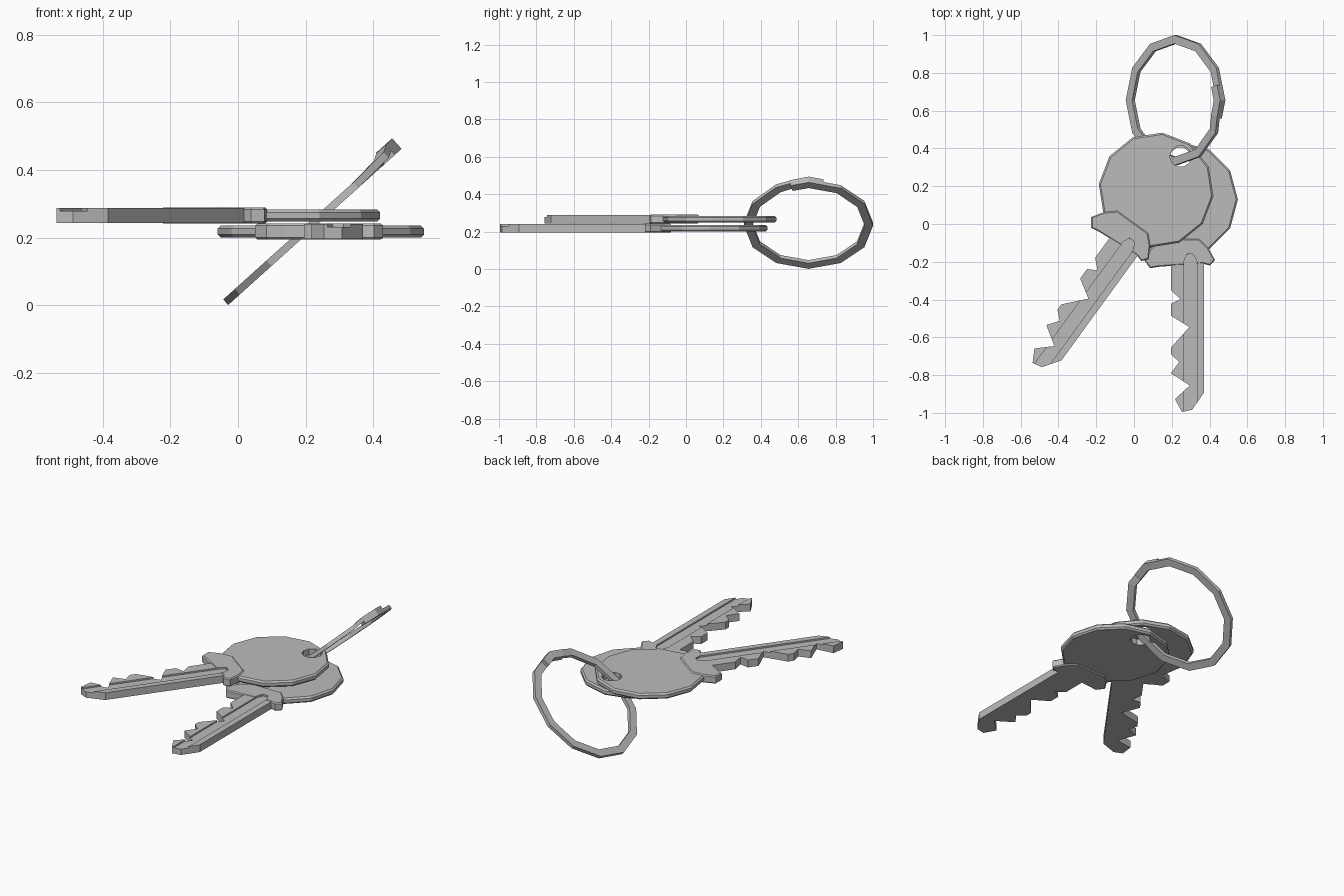
import bpy, bmesh, math
from mathutils import Matrix, Vector

cube = bpy.data.objects.get("Cube")
if cube:
    bpy.data.objects.remove(cube)

steel = bpy.data.materials.new("steel_grey")
steel.use_nodes = True
steel.diffuse_color = (0.5, 0.5, 0.5, 1)
steel.node_tree.nodes["Principled BSDF"].inputs["Base Color"].default_value = (0.5, 0.5, 0.5, 1)


def add_object(name, bm):
    bmesh.ops.recalc_face_normals(bm, faces=bm.faces)
    mesh = bpy.data.meshes.new(name)
    bm.to_mesh(mesh)
    bm.free()
    mesh.materials.append(steel)
    obj = bpy.data.objects.new(name, mesh)
    bpy.context.scene.collection.objects.link(obj)
    return obj


def prism(name, outline, low, high, chamfer=0):
    """Extrude a flat outline from low to high, optionally chamfering both rims."""
    bm = bmesh.new()
    base = bm.faces.new([bm.verts.new((x, y, low)) for x, y in outline])
    top = bmesh.ops.extrude_face_region(bm, geom=[base], use_keep_orig=True)["geom"]
    for v in top:
        if isinstance(v, bmesh.types.BMVert):
            v.co.z = high
    bmesh.ops.recalc_face_normals(bm, faces=bm.faces)
    if chamfer:
        rims = [e for e in bm.edges if abs(e.verts[0].co.z - e.verts[1].co.z) < 1e-5]
        bmesh.ops.bevel(bm, geom=rims, offset=chamfer, segments=1, affect='EDGES')
    return add_object(name, bm)


def circle(radius, sides, cy=0):
    steps = [i * math.tau / sides for i in range(sides)]
    return [(radius * math.cos(a), cy + radius * math.sin(a)) for a in steps]


def carve(obj, cutter):
    """Subtract the cutter and bake the result into the mesh."""
    mod = obj.modifiers.new("cut", 'BOOLEAN')
    mod.operation, mod.solver, mod.object = 'DIFFERENCE', 'EXACT', cutter
    graph = bpy.context.evaluated_depsgraph_get()
    baked = bpy.data.meshes.new_from_object(obj.evaluated_get(graph))
    obj.modifiers.clear()
    obj.data = baked


# Key parts, centred on the bow with the blade along -y
bow = prism("bow", circle(0.305, 12), -0.018, 0.018, 0.009)
neck = prism("neck", [(-0.1, -0.21), (0.1, -0.21), (0.147, -0.255), (0.184, -0.32),
                      (0.157, -0.35), (0.12, -0.34), (-0.11, -0.356), (-0.16, -0.364),
                      (-0.194, -0.318), (-0.154, -0.256)], -0.024, 0.024, 0.006)
blade = prism("blade", [(0.125, -0.3), (0.125, -1.024), (0.062, -1.114), (0.009, -1.125),
                        (-0.028, -1.057), (0.05, -0.985), (-0.05, -0.92), (-0.005, -0.86),
                        (-0.05, -0.82), (-0.05, -0.785), (0.048, -0.676), (-0.05, -0.615),
                        (-0.05, -0.553), (0, -0.527), (-0.05, -0.48), (-0.05, -0.3)],
              -0.022, 0.022)

# Key ring hole and blade groove
hole = prism("hole_cutter", circle(0.057, 10, 0.22), -0.1, 0.1)
groove = prism("groove_cutter", [(0.035, -0.289), (0.067, -0.289), (0.088, -0.326),
                                 (0.088, -1.2), (0.02, -1.2), (0.02, -0.326)], 0.013, 0.1)
carve(bow, hole)
carve(neck, groove)
carve(blade, groove)
for cutter in (hole, groove):
    bpy.data.objects.remove(cutter)

# Place two keys sharing the same parts
lower = Matrix.Translation((0.245, 0.13, 0.218))
upper = Matrix.Translation((0.117, 0.18, 0.266)) @ Matrix.Rotation(math.radians(-36), 4, 'Z')
for part in (bow, neck, blade):
    twin = part.copy()
    bpy.context.scene.collection.objects.link(twin)
    twin.name = "upper_key_" + part.name
    twin.matrix_world = upper
    part.name = "lower_key_" + part.name
    part.matrix_world = lower

# Split ring: a tilted flat band whose end climbs over its start
path = [(-17, 0)] + [(a, 0) for a in range(0, 301, 30)] + [(330, 0.006), (345, 0.018), (360, 0.02), (374, 0.02)]
bm = bmesh.new()
sections = []
for angle, lift in path:
    a = math.radians(angle)
    # Keep overlap points on the straight sides of the twelve-sided ring
    off = math.radians((angle + 15) % 30 - 15)
    flat = math.cos(math.pi / 12) / math.cos(math.pi / 12 - abs(off))
    section = []
    for r, h in ((0.3, -0.011), (0.345, -0.011), (0.345, 0.011), (0.3, 0.011)):
        section.append(bm.verts.new((r * flat * math.cos(a), r * flat * math.sin(a), h + lift)))
    sections.append(section)
for s, t in zip(sections, sections[1:]):
    for i in range(4):
        j = (i + 1) % 4
        bm.faces.new((s[i], s[j], t[j], t[i]))
bm.faces.new(sections[0])
bm.faces.new(sections[-1])
ring = add_object("split_ring", bm)
ring.matrix_world = Matrix.Translation((0.22, 0.655, 0.24)) @ Matrix.Rotation(math.radians(-42), 4, 'Y')
